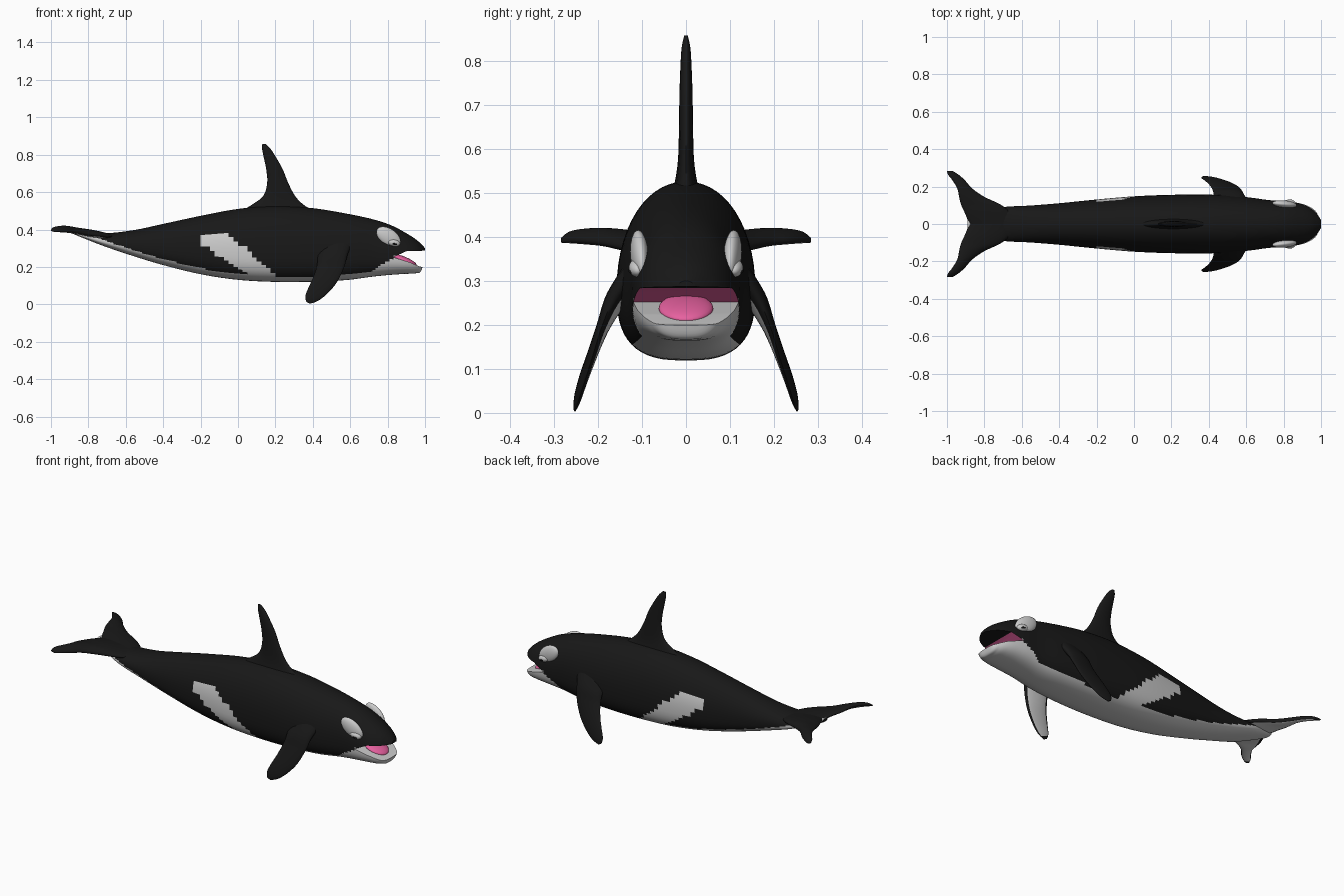
import bpy, bmesh, math
from mathutils import Vector, Matrix

if "Cube" in bpy.data.objects:
    bpy.data.objects.remove(bpy.data.objects["Cube"])


def material(name, r, g, b):
    m = bpy.data.materials.new(name)
    m.diffuse_color = (r, g, b, 1)
    m.use_nodes = True
    m.node_tree.nodes["Principled BSDF"].inputs["Base Color"].default_value = m.diffuse_color
    return m


BLACK, WHITE, PINK = 0, 1, 2
MATS = [material("black_skin", .009, .009, .009),
        material("white_skin", .7, .7, .7),
        material("pink_mouth", .8, .12, .35)]


def make_object(name, bm, angle=40):
    bmesh.ops.recalc_face_normals(bm, faces=bm.faces[:])
    me = bpy.data.meshes.new(name)
    bm.to_mesh(me)
    bm.free()
    for m in MATS:
        me.materials.append(m)
    me.shade_smooth()
    me.set_sharp_from_angle(angle=math.radians(angle))
    ob = bpy.data.objects.new(name, me)
    bpy.context.scene.collection.objects.link(ob)
    return ob


def spline(rows, steps):
    """Catmull-Rom through rows of numbers."""
    out = []
    for i in range(len(rows) - 1):
        a, b, c, d = (rows[min(max(i + k, 0), len(rows) - 1)] for k in (-1, 0, 1, 2))
        for s in range(steps):
            t = s / steps
            out.append([.5 * (2 * q + (r - p) * t + (2 * p - 5 * q + 4 * r - w) * t * t
                              + (3 * q - p - 3 * r + w) * t ** 3)
                        for p, q, r, w in zip(a, b, c, d)])
    return out + [list(rows[-1])]


def loft(rings, paint):
    """Skin closed rings; paint(face centre, ring, side) gives the colour."""
    bm = bmesh.new()
    vs = [[bm.verts.new(p) for p in ring] for ring in rings]
    n = len(vs[0])
    for i in range(len(vs) - 1):
        for j in range(n):
            k = (j + 1) % n
            f = bm.faces.new((vs[i][j], vs[i][k], vs[i + 1][k], vs[i + 1][j]))
            f.material_index = paint(f.calc_center_median(), i, j)
    bm.faces.new(vs[0])
    bm.faces.new(vs[-1])
    return bm


# Body: x, bottom z, top z, half width
stations = [
    (-.89, .380, .398, .025), (-.80, .343, .385, .062), (-.70, .305, .380, .090),
    (-.55, .255, .398, .099), (-.40, .210, .430, .111), (-.20, .161, .473, .131),
    (0, .131, .510, .148), (.20, .120, .526, .156), (.40, .121, .514, .157),
    (.58, .130, .485, .146), (.72, .148, .455, .128), (.82, .158, .422, .121),
    (.90, .163, .380, .108), (.95, .166, .348, .088), (.98, .180, .322, .062),
    (1.0, .268, .300, .022)]
SIDES = 56


def body_ring(x, bot, top, w):
    zc = bot + .4 * (top - bot)
    ring = []
    for j in range(SIDES):
        a = 2 * math.pi * j / SIDES
        c, s = math.cos(a), math.sin(a)
        e = 2 / 2.1 if s > 0 else 2 / 2.8
        h = top - zc if s > 0 else zc - bot
        ring.append((x, math.copysign(abs(c) ** e, c) * w,
                     zc + math.copysign(abs(s) ** e, s) * h))
    return ring


rows = spline(stations, 8)


def body_paint(p, i, j):
    x, z = p.x, p.z
    jaw = x > .7 and z < min(.17 + (x - .7) * .62, .255)
    belly = z < rows[i][1] + .03 and x < .8
    patch = -.2 < x and -.2 + (.32 - z) * 1.65 < x < -.05 + (.375 - z) * 1.15 and z < .375
    return WHITE if jaw or belly or patch else BLACK


body = make_object("body", loft([body_ring(*r) for r in rows], body_paint))

# Open mouth: wedge cut out of the head
wedge = [(1.1, .290), (.90, .284), (.83, .252), (.92, .224), (.97, .203), (1.1, .175)]
bm = bmesh.new()
left = [bm.verts.new((x, -.3, z)) for x, z in wedge]
right = [bm.verts.new((x, .3, z)) for x, z in wedge]
bm.faces.new(left)
bm.faces.new(right)
colours = [BLACK, PINK, WHITE, WHITE, WHITE, BLACK]
for i in range(6):
    k = (i + 1) % 6
    bm.faces.new((left[i], left[k], right[k], right[i])).material_index = colours[i]
cutter = make_object("mouth_cutter", bm)
cutter.hide_render = True
mod = body.modifiers.new("mouth", 'BOOLEAN')
mod.operation = 'DIFFERENCE'
mod.solver = 'EXACT'
mod.object = cutter
bpy.context.view_layer.objects.active = body
bpy.ops.object.modifier_apply(modifier=mod.name)
bpy.data.objects.remove(cutter)
body.data.set_sharp_from_angle(angle=math.radians(40))


# Fins: sections of leading point, trailing point and half thickness
def fin(name, sections, normal, side=1, white_under=False):
    n, rings = 20, []
    nrm = Vector(normal)
    for lx, ly, lz, tx, ty, tz, th in spline(sections, 6):
        a, b = Vector((lx, ly, lz)), Vector((tx, ty, tz))
        ring = []
        for j in range(n):
            t = 2 * math.pi * j / n
            p = (a + b) / 2 + (a - b) / 2 * math.cos(t) + nrm * th * math.sin(t)
            p.y *= side
            ring.append(p)
        rings.append(ring)
    last = len(rings) - 5

    def paint(p, i, j):
        return WHITE if white_under and 12 <= j <= 17 and i < last else BLACK
    return make_object(name, loft(rings, paint), 60)


dorsal = [(.42, .00, .490, .035), (.35, .075, .533, .024), (.305, .135, .580, .018),
          (.268, .156, .65, .016), (.240, .151, .72, .015), (.207, .139, .78, .013),
          (.175, .129, .83, .010), (.148, .130, .858, .004)]
fin("dorsal_fin", [(a, 0, z, b, 0, z, t) for a, b, z, t in dorsal], (0, 1, 0))

flipper = [(.62, .10, .34, .42, .10, .31, .040), (.588, .158, .27, .425, .155, .25, .026),
           (.568, .190, .20, .420, .183, .20, .016), (.530, .215, .12, .400, .213, .14, .012),
           (.480, .234, .06, .377, .234, .09, .010), (.430, .247, .02, .360, .247, .045, .008),
           (.385, .253, .003, .364, .253, .015, .003)]
fluke = [(-.62, 0, .350, -.88, 0, .390, .020), (-.66, .06, .358, -.905, .06, .400, .020),
         (-.715, .105, .368, -.925, .105, .405, .018), (-.80, .145, .377, -.935, .145, .410, .018),
         (-.865, .19, .388, -.945, .19, .412, .017), (-.905, .235, .392, -.972, .235, .410, .015),
         (-.94, .265, .393, -.995, .265, .405, .012), (-.97, .284, .390, -1.0, .284, .395, .005)]


def ellipsoid(name, loc, radii, tilt, colour, yaw=0):
    bm = bmesh.new()
    mat = (Matrix.Translation(loc) @ Matrix.Rotation(yaw, 4, 'Z')
           @ Matrix.Rotation(math.radians(tilt), 4, 'Y') @ Matrix.Diagonal((*radii, 1)))
    bmesh.ops.create_uvsphere(bm, u_segments=28, v_segments=16, radius=1, matrix=mat)
    for f in bm.faces:
        f.material_index = colour
    return make_object(name, bm, 180)


for side, label in ((1, "left"), (-1, "right")):
    fin(label + "_flipper", flipper, (0, .93, .35), side, True)
    fin(label + "_fluke", fluke, (0, 0, 1), side, True)
    # Eye patch, eyelid and eye
    yaw = -.1 * side
    ellipsoid(label + "_eye_patch", (.805, .106 * side, .360), (.074, .020, .044), 35, WHITE, yaw)
    ellipsoid(label + "_eyelid", (.833, .112 * side, .329), (.034, .018, .019), 12, WHITE, yaw)
    ellipsoid(label + "_eye", (.836, .119 * side, .323), (.018, .0125, .007), 12, BLACK, yaw)

# Tongue
ellipsoid("tongue", (.885, 0, .238), (.075, .062, .018), 22, PINK)
